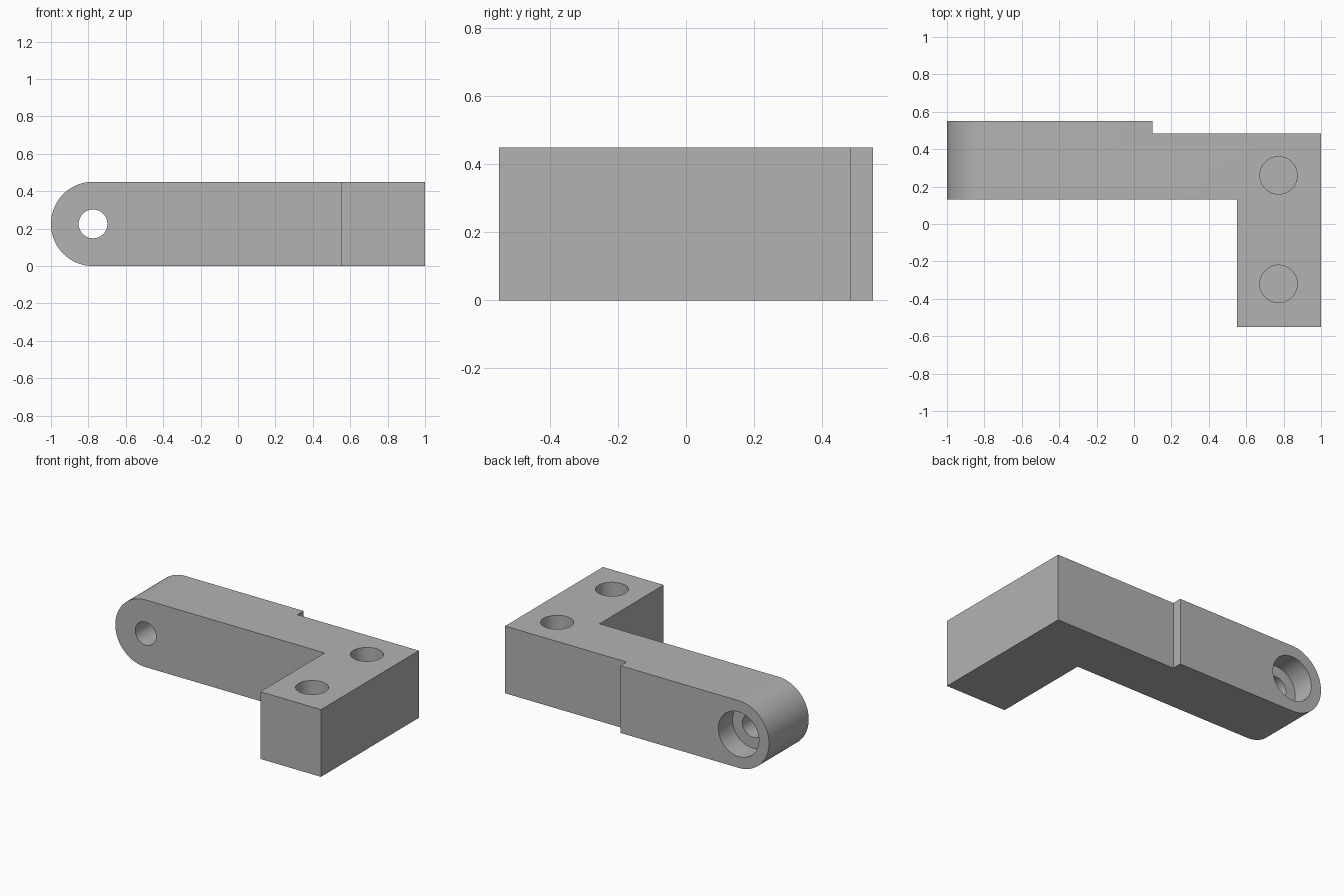
import bpy, bmesh, math
from mathutils import Matrix

old = bpy.data.objects.get("Cube")
if old:
    bpy.data.objects.remove(old, do_unlink=True)

HEIGHT = 0.45
MID = HEIGHT / 2

grey = bpy.data.materials.new("machined grey")
grey.use_nodes = True
colour = (0.45, 0.45, 0.45, 1)
grey.diffuse_color = colour
grey.node_tree.nodes["Principled BSDF"].inputs["Base Color"].default_value = colour


def make_object(name, bm):
    bmesh.ops.recalc_face_normals(bm, faces=bm.faces)
    mesh = bpy.data.meshes.new(name)
    bm.to_mesh(mesh)
    bm.free()
    mesh.materials.append(grey)
    obj = bpy.data.objects.new(name, mesh)
    bpy.context.collection.objects.link(obj)
    return obj


# L-shaped plan with a shallow step along the back, extruded upwards
plan = [(-1, 0.13), (0.55, 0.13), (0.55, -0.55), (1, -0.55),
        (1, 0.485), (0.1, 0.485), (0.1, 0.55), (-1, 0.55)]
bm = bmesh.new()
base = bm.faces.new([bm.verts.new((x, y, 0)) for x, y in plan])
top = bmesh.ops.extrude_face_region(bm, geom=[base])["geom"]
bmesh.ops.translate(bm, vec=(0, 0, HEIGHT),
                    verts=[v for v in top if isinstance(v, bmesh.types.BMVert)])

# Fully rounded end of the arm
end_edges = [e for e in bm.edges
             if all(v.co.x < -0.99 for v in e.verts)
             and abs(e.verts[0].co.z - e.verts[1].co.z) < 0.01]
bmesh.ops.bevel(bm, geom=end_edges, offset=MID - 0.0005, offset_type='OFFSET',
                segments=24, profile=0.5, affect='EDGES')
bracket = make_object("angle_bracket", bm)


def drill(name, radius, centre, depth, along_y=False):
    """Cut a round hole centred on the given point."""
    bm = bmesh.new()
    turn = Matrix.Rotation(math.pi / 2, 4, 'X') if along_y else Matrix()
    bmesh.ops.create_cone(bm, cap_ends=True, segments=64, radius1=radius,
                          radius2=radius, depth=depth,
                          matrix=Matrix.Translation(centre) @ turn)
    cutter = make_object(name, bm)
    cutter.hide_render = True
    mod = bracket.modifiers.new(name, 'BOOLEAN')
    mod.operation = 'DIFFERENCE'
    mod.solver = 'EXACT'
    mod.object = cutter
    bpy.context.view_layer.objects.active = bracket
    bpy.ops.object.modifier_apply(modifier=name)
    bpy.data.objects.remove(cutter, do_unlink=True)


# Pivot hole through the arm, with a counterbore from the back
drill("pivot_hole", 0.077, (-0.775, 0.34, MID), 1, True)
drill("counterbore", 0.15, (-0.775, 0.55, MID), 0.3, True)

# Blind mounting holes in the top of the foot
for i, y in enumerate((0.26, -0.32)):
    drill(f"mounting_hole_{i}", 0.1, (0.773, y, HEIGHT), 0.6)

bpy.ops.object.select_all(action='DESELECT')
bracket.select_set(True)
bpy.context.view_layer.objects.active = bracket
bpy.ops.object.shade_smooth_by_angle(angle=math.radians(30))
